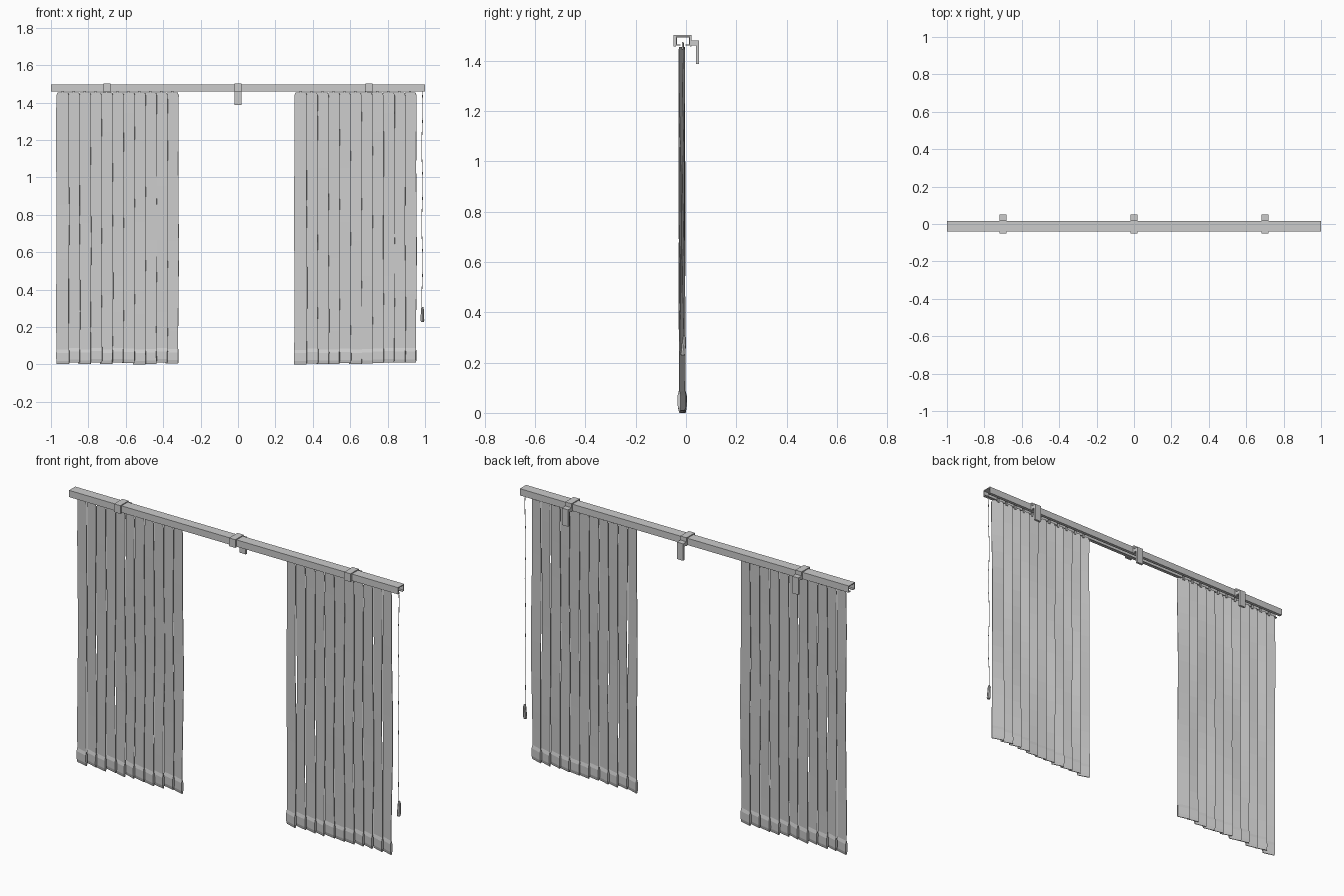
import bpy, bmesh, math, random

random.seed(4)
if "Cube" in bpy.data.objects:
    bpy.data.objects.remove(bpy.data.objects["Cube"])

grey = bpy.data.materials.new("light_grey")
grey.use_nodes = True
grey.diffuse_color = (0.6, 0.6, 0.6, 1)
grey.node_tree.nodes["Principled BSDF"].inputs["Base Color"].default_value = (0.6, 0.6, 0.6, 1)

MID_Y = -0.012


def finish(bm, name):
    bmesh.ops.recalc_face_normals(bm, faces=bm.faces)
    mesh = bpy.data.meshes.new(name)
    bm.to_mesh(mesh)
    bm.free()
    mesh.materials.append(grey)
    obj = bpy.data.objects.new(name, mesh)
    bpy.context.collection.objects.link(obj)
    return obj


def extrude_profile(name, profile, x0, x1):
    """Extrude a closed (y, z) outline along x."""
    bm = bmesh.new()
    face = bm.faces.new([bm.verts.new((x0, y, z)) for y, z in profile])
    result = bmesh.ops.extrude_face_region(bm, geom=[face])
    moved = [v for v in result["geom"] if isinstance(v, bmesh.types.BMVert)]
    bmesh.ops.translate(bm, verts=moved, vec=(x1 - x0, 0, 0))
    return finish(bm, name)


def loft(name, rings):
    """Skin a stack of equal rings and cap both ends."""
    bm = bmesh.new()
    loops = [[bm.verts.new(p) for p in ring] for ring in rings]
    n = len(loops[0])
    for a, b in zip(loops, loops[1:]):
        for i in range(n):
            bm.faces.new((a[i], a[(i + 1) % n], b[(i + 1) % n], b[i]))
    bm.faces.new(loops[0])
    bm.faces.new(loops[-1])
    return finish(bm, name)


# Head rail: hollow channel with a slot along the underside
half = [(0.027, 1.497), (0.027, 1.46), (0.01, 1.46), (0.01, 1.464), (0.023, 1.464), (0.023, 1.492)]
rail = half + [(-y, z) for y, z in reversed(half)]
extrude_profile("head_rail", [(MID_Y + y, z) for y, z in rail], -1, 1)

# Wall brackets: clip over the rail with an arm and a plate behind
clip = [(-0.05, 1.457), (-0.05, 1.502), (0.022, 1.502), (0.022, 1.48), (0.052, 1.48),
        (0.052, 1.387), (0.04, 1.387), (0.04, 1.461), (0.022, 1.461), (0.022, 1.457),
        (0.015, 1.457), (0.015, 1.497), (-0.039, 1.497), (-0.039, 1.457)]
for side, x in (("right", -0.7), ("middle", 0), ("left", 0.7)):
    extrude_profile(side + "_bracket", clip, x - 0.019, x + 0.019)

# Slat outline by height: (height, half width, half thickness), with a weight pocket below
HALF_W = 0.035
pocket = [(0, 0.034, 0.002), (0.018, HALF_W, 0.006), (0.06, HALF_W, 0.006), (0.078, HALF_W, 0.0013)]
sheet = [(0.078 + 1.36 * i / 14, HALF_W, 0.0013) for i in range(1, 15)]
outline = pocket + sheet + [(1.455, 0.029, 0.0013)]


def slat(name, x):
    tilt = math.radians(-14 + random.uniform(-3, 3))
    sway = math.radians(random.uniform(2, 5))
    phase = random.uniform(0, math.tau)
    lift = random.uniform(0, 0.012)
    rings = []
    for z, w, t in outline:
        a = tilt + sway * math.sin(phase + z * 5)
        cx = x + 0.0015 * math.sin(phase + z * 7)
        cy = MID_Y - 0.003 + 0.002 * math.cos(phase + z * 4)
        c, s = math.cos(a), math.sin(a)
        drop = lift * (1 - z / 1.455)
        rings.append([(cx + u * c - v * s, cy + u * s + v * c, z + drop)
                      for u, v in ((-w, -t), (w, -t), (w, t), (-w, t))])
    loft(name, rings)
    # Carrier hook up into the rail slot
    loft(name + "_hook", [[(x + i * 0.006, MID_Y + j * 0.003, z)
                           for i, j in ((-1, -1), (1, -1), (1, 1), (-1, 1))]
                          for z in (1.445, 1.475)])


COUNT = 11
for side, start in (("right", -0.937), ("left", 0.335)):
    for i in range(COUNT):
        slat(f"{side}_slat_{i + 1}", start + i * 0.0585)


# Pull cord and its weighted handle
def circle(x, y, z, r, n=6):
    return [(x + r * math.cos(math.tau * k / n), y + r * math.sin(math.tau * k / n), z) for k in range(n)]


cord = [circle(0.985 + 0.003 * math.sin(i * 0.9), MID_Y + 0.002 * math.cos(i), 1.47 - i * 0.059, 0.0016)
        for i in range(21)]
loft("pull_cord", cord)
loft("cord_handle", [circle(0.986, y, z, r, 8)
                     for z, r, y in ((0.228, 0.008, -0.012), (0.235, 0.010, -0.012),
                                     (0.295, 0.008, -0.007), (0.308, 0.004, -0.007))])
